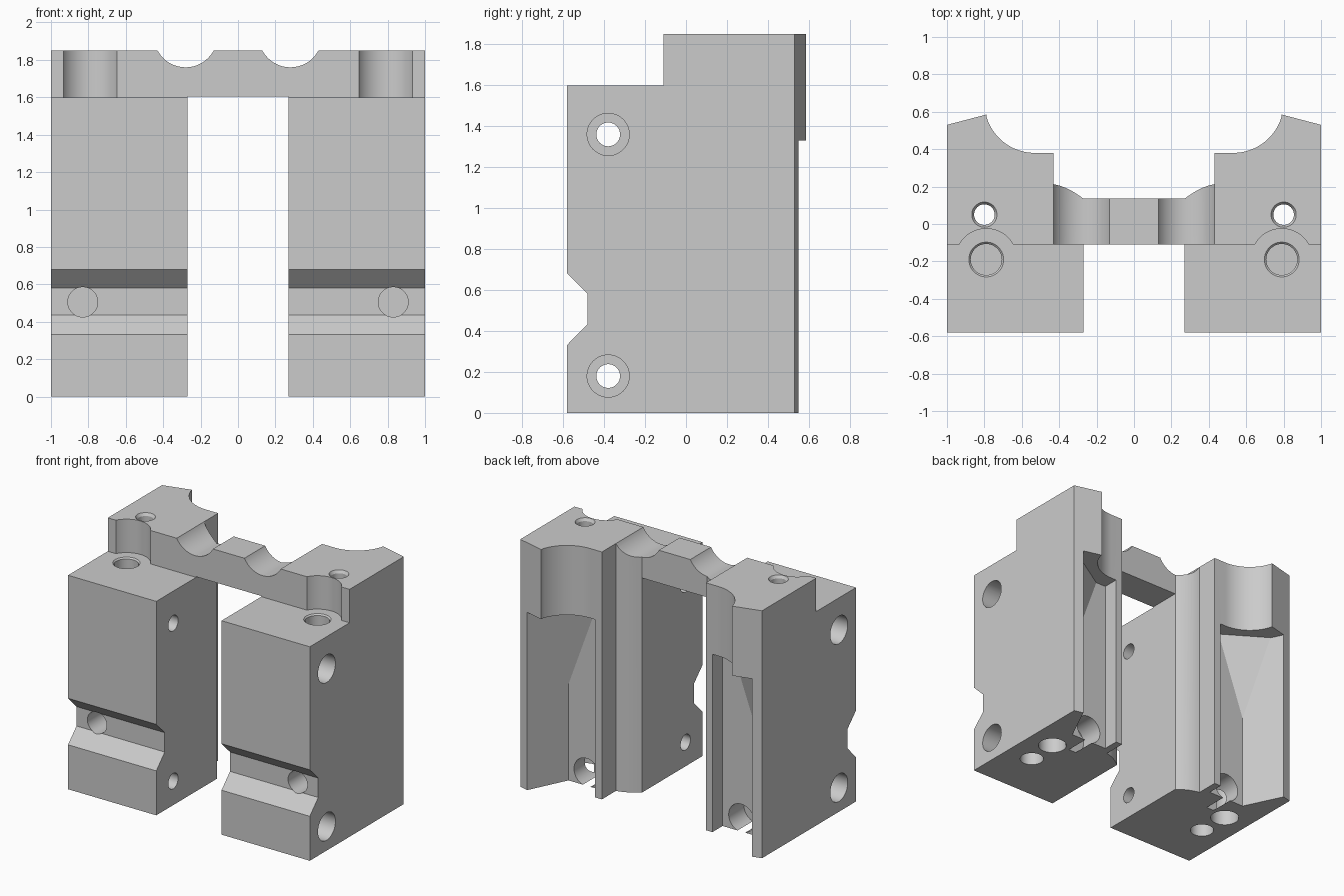
import bpy
import bmesh
import math
from mathutils import Vector, Matrix

cube = bpy.data.objects.get("Cube")
if cube:
    bpy.data.objects.remove(cube, do_unlink=True)

# Material
grey = bpy.data.materials.new("plain_grey")
grey.use_nodes = True
colour = (0.6, 0.6, 0.6, 1)
grey.diffuse_color = colour
grey.node_tree.nodes["Principled BSDF"].inputs["Base Color"].default_value = colour


def make(name, bm):
    bmesh.ops.recalc_face_normals(bm, faces=bm.faces)
    mesh = bpy.data.meshes.new(name)
    bm.to_mesh(mesh)
    bm.free()
    ob = bpy.data.objects.new(name, mesh)
    bpy.context.collection.objects.link(ob)
    mesh.materials.append(grey)
    return ob


def prism(name, outline, start, end, axis="z"):
    """Extrude a closed outline: (x, y) along z, or (y, z) along x."""
    def place(p, d):
        return (p[0], p[1], d) if axis == "z" else (d, p[0], p[1])
    bm = bmesh.new()
    face = bm.faces.new([bm.verts.new(place(p, start)) for p in outline])
    shift = Vector(place((0, 0), end - start))
    top = bmesh.ops.extrude_face_region(bm, geom=[face])["geom"]
    bmesh.ops.translate(bm, vec=shift, verts=[v for v in top if isinstance(v, bmesh.types.BMVert)])
    return make(name, bm)


def box(name, low, high):
    (a, b, c), (d, e, f) = low, high
    return prism(name, [(a, b), (d, b), (d, e), (a, e)], c, f)


def rod(name, start, end, r1, r2=None):
    start, end = Vector(start), Vector(end)
    axis = end - start
    turn = axis.to_track_quat("Z", "Y").to_matrix().to_4x4()
    bm = bmesh.new()
    bmesh.ops.create_cone(bm, cap_ends=True, segments=48, radius1=r1,
                          radius2=r1 if r2 is None else r2, depth=axis.length,
                          matrix=Matrix.Translation((start + end) / 2) @ turn)
    return make(name, bm)


def apply(ob, mod):
    bpy.ops.object.select_all(action="DESELECT")
    bpy.context.view_layer.objects.active = ob
    ob.select_set(True)
    bpy.ops.object.modifier_apply(modifier=mod.name)


def cut(ob, tool):
    mod = ob.modifiers.new("cut", "BOOLEAN")
    mod.operation, mod.solver, mod.object = "DIFFERENCE", "EXACT", tool
    apply(ob, mod)
    bpy.data.objects.remove(tool, do_unlink=True)


# Plan of one half, with the concave back trough and the rounded inner corner
trough = []
for i in range(25):
    a = math.radians(-14 - 76 * i / 24)
    trough.append((0.53 + 0.27 * math.cos(a), 0.65 + 0.27 * math.sin(a)))
trough[0] = (0.79, 0.585)
corner = []
for i in range(9):
    t = i / 8
    corner.append((0.43 - 0.16 * t, 0.213 - 0.03 * t - 0.048 * t * t))
plan = [(-0.1, -0.58), (1, -0.58), (1, 0.53)] + trough + [(0.43, 0.38)] + corner + [(-0.1, 0.135)]
body = prism("twin_block_body", plan, 0, 1.85)

# Gap under the bridge, front shoulder, front groove
cut(body, box("gap", (-0.5, -1, -1), (0.27, 1, 1.605)))
cut(body, box("shoulder", (-0.5, -1, 1.6), (2, -0.11, 3)))
cut(body, prism("front_groove", [(-0.68, 0.78), (-0.48, 0.58), (-0.48, 0.435), (-0.68, 0.23)],
                -1, 2, "x"))

# Scallop above the shoulder and the rounded channel across the bridge
cut(body, rod("scallop", (0.79, -0.19, 1.6), (0.79, -0.19, 2.2), 0.165))
cut(body, rod("bridge_channel", (0.28, -0.5, 1.93), (0.28, 0.37, 1.93), 0.17))

# Back pocket with a sloped triangular facet in its upper outer corner
pocket = prism("pocket", [(0.485, 0.26), (0.79, 0.26), (0.93, 0.548), (0.93, 0.8), (0.485, 0.8)],
               -0.1, 1.33)
tip = Vector((0.79, 0.26, 0.72))
bm = bmesh.new()
for p in (tip, tip + (Vector((0.59, 0.26, 1.27)) - tip) * 1.3,
          tip + (Vector((0.88, 0.45, 1.31)) - tip) * 1.3, Vector((0.85, 0.2, 1.6))):
    bm.verts.new(p)
bmesh.ops.convex_hull(bm, input=bm.verts[:])
cut(pocket, make("facet", bm))
cut(body, pocket)

# Cross bolt holes with counterbores on the outer side
for z in (0.18, 1.36):
    cut(body, rod("bolt_hole", (0, -0.38, z), (2, -0.38, z), 0.058))
    cut(body, rod("counterbore", (0.62, -0.38, z), (2, -0.38, z), 0.103))

# Vertical holes with chamfered mouths
cut(body, rod("through_hole", (0.8, 0.05, -1), (0.8, 0.05, 3), 0.055))
cut(body, rod("through_mouth", (0.8, 0.05, 1.83), (0.8, 0.05, 1.87), 0.055, 0.08))
cut(body, rod("lower_bore", (0.8, 0.05, -0.1), (0.8, 0.05, 0.3), 0.1))
cut(body, rod("rod_hole", (0.79, -0.19, 1.2), (0.79, -0.19, 2), 0.083))
cut(body, rod("rod_mouth", (0.79, -0.19, 1.59), (0.79, -0.19, 1.61), 0.083, 0.103))
cut(body, rod("lower_rod_hole", (0.79, -0.19, -0.1), (0.79, -0.19, 0.4), 0.083))

# Front hole in the groove and the hole at the foot of the pocket
cut(body, rod("front_hole", (0.83, -1, 0.505), (0.83, -0.25, 0.505), 0.08))
cut(body, rod("pocket_hole", (0.64, 0.08, 0.1), (0.64, 0.5, 0.1), 0.105))

# Mirror to the other side
mirror = body.modifiers.new("mirror", "MIRROR")
mirror.use_axis[0] = True
mirror.use_bisect_axis[0] = True
mirror.use_clip = True
apply(body, mirror)
bpy.ops.object.shade_smooth_by_angle(angle=math.radians(25))
